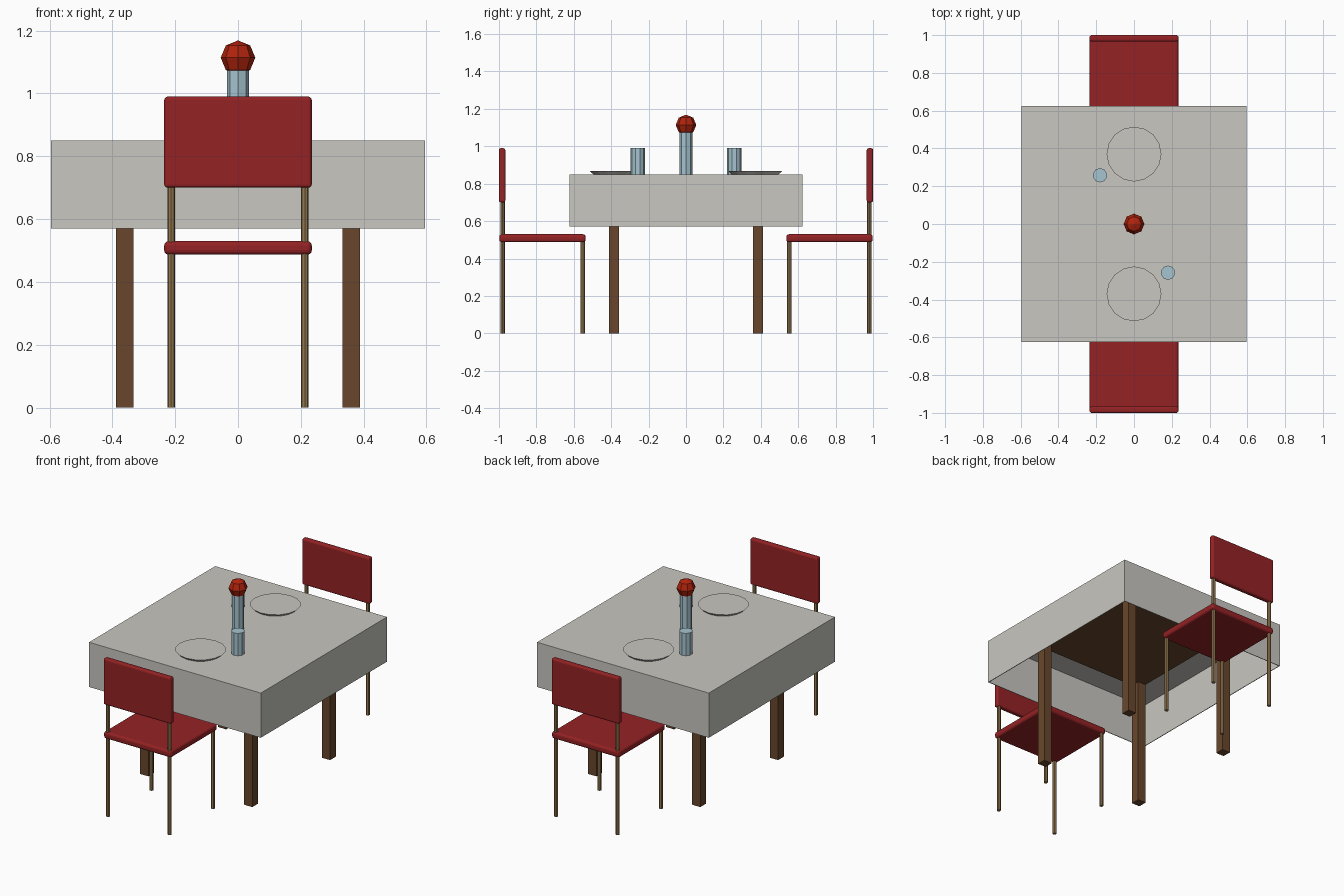
import bpy
import bmesh
from math import pi

cube = bpy.data.objects.get("Cube")
if cube:
    bpy.data.objects.remove(cube, do_unlink=True)


def material(name, rgb):
    m = bpy.data.materials.new(name)
    m.use_nodes = True
    m.diffuse_color = (*rgb, 1)
    m.node_tree.nodes["Principled BSDF"].inputs["Base Color"].default_value = (*rgb, 1)
    return m


CLOTH = material("cloth grey", (0.58, 0.57, 0.53))
WOOD = material("dark wood", (0.14, 0.062, 0.025))
RED = material("chair red", (0.30, 0.016, 0.018))
BRASS = material("brass", (0.30, 0.19, 0.08))
GLASS = material("pale blue glass", (0.38, 0.55, 0.62))
FLOWER = material("flower red", (0.44, 0.017, 0.004))


def finish(name, bm, mat):
    mesh = bpy.data.meshes.new(name)
    bm.to_mesh(mesh)
    bm.free()
    mesh.materials.append(mat)
    obj = bpy.data.objects.new(name, mesh)
    bpy.context.collection.objects.link(obj)
    return obj


def box(name, lo, hi, mat, bevel=0, open_bottom=False):
    bm = bmesh.new()
    bmesh.ops.create_cube(bm, size=1)
    for v in bm.verts:
        v.co = [(a + b) / 2 + c * (b - a) for a, b, c in zip(lo, hi, v.co)]
    if open_bottom:
        bm.normal_update()
        down = [f for f in bm.faces if f.normal.z < -0.5]
        bmesh.ops.delete(bm, geom=down, context="FACES")
    obj = finish(name, bm, mat)
    if bevel:
        mod = obj.modifiers.new("rounded edges", "BEVEL")
        mod.width = bevel
        mod.segments = 3
    return obj


def cylinder(name, x, y, z0, z1, r, sides, mat, r_top=None):
    bm = bmesh.new()
    bmesh.ops.create_cone(bm, cap_ends=True, segments=sides, radius1=r,
                          radius2=r_top or r, depth=z1 - z0)
    bmesh.ops.translate(bm, verts=bm.verts, vec=(x, y, (z0 + z1) / 2))
    return finish(name, bm, mat)


# Table: wooden board and legs under an open, thin cloth
cloth = box("tablecloth", (-0.595, -0.624, 0.57), (0.595, 0.624, 0.85), CLOTH,
            open_bottom=True)
thick = cloth.modifiers.new("thickness", "SOLIDIFY")
thick.thickness = 0.006
thick.offset = -1
box("table_board", (-0.388, -0.413, 0.80), (0.388, 0.413, 0.843), WOOD)
for sx in (-1, 1):
    for sy in (-1, 1):
        x, y = sx * 0.36, sy * 0.385
        box("table_leg", (x - 0.028, y - 0.028, 0), (x + 0.028, y + 0.028, 0.81), WOOD)

# Two facing chairs
for s, side in ((-1, "front"), (1, "back")):
    def span(near, far):
        return sorted((s * near, s * far))

    y0, y1 = span(0.537, 0.998)
    box(side + "_chair_seat", (-0.235, y0, 0.487), (0.235, y1, 0.53), RED, 0.014)
    y0, y1 = span(0.966, 1.0)
    box(side + "_chair_backrest", (-0.235, y0, 0.70), (0.235, y1, 0.99), RED, 0.011)
    for x in (-0.213, 0.213):
        cylinder(side + "_chair_inner_leg", x, s * 0.552, 0, 0.50, 0.012, 8, BRASS)
        cylinder(side + "_chair_outer_leg", x, s * 0.981, 0, 0.75, 0.012, 8, BRASS)

# Place settings: a shallow plate and a tumbler each
for s, side in ((-1, "front"), (1, "back")):
    cylinder(side + "_plate", 0, s * 0.37, 0.85, 0.868, 0.125, 16, CLOTH, 0.145)
    cylinder(side + "_tumbler", -s * 0.18, s * 0.258, 0.85, 0.99, 0.038, 10, GLASS)

# Vase with a round flower head
cylinder("vase", 0, 0, 0.85, 1.075, 0.035, 8, GLASS)
bm = bmesh.new()
bmesh.ops.create_uvsphere(bm, u_segments=8, v_segments=4, radius=0.055)
bmesh.ops.translate(bm, verts=bm.verts, vec=(0, 0, 1.114))
finish("flower_head", bm, FLOWER)
